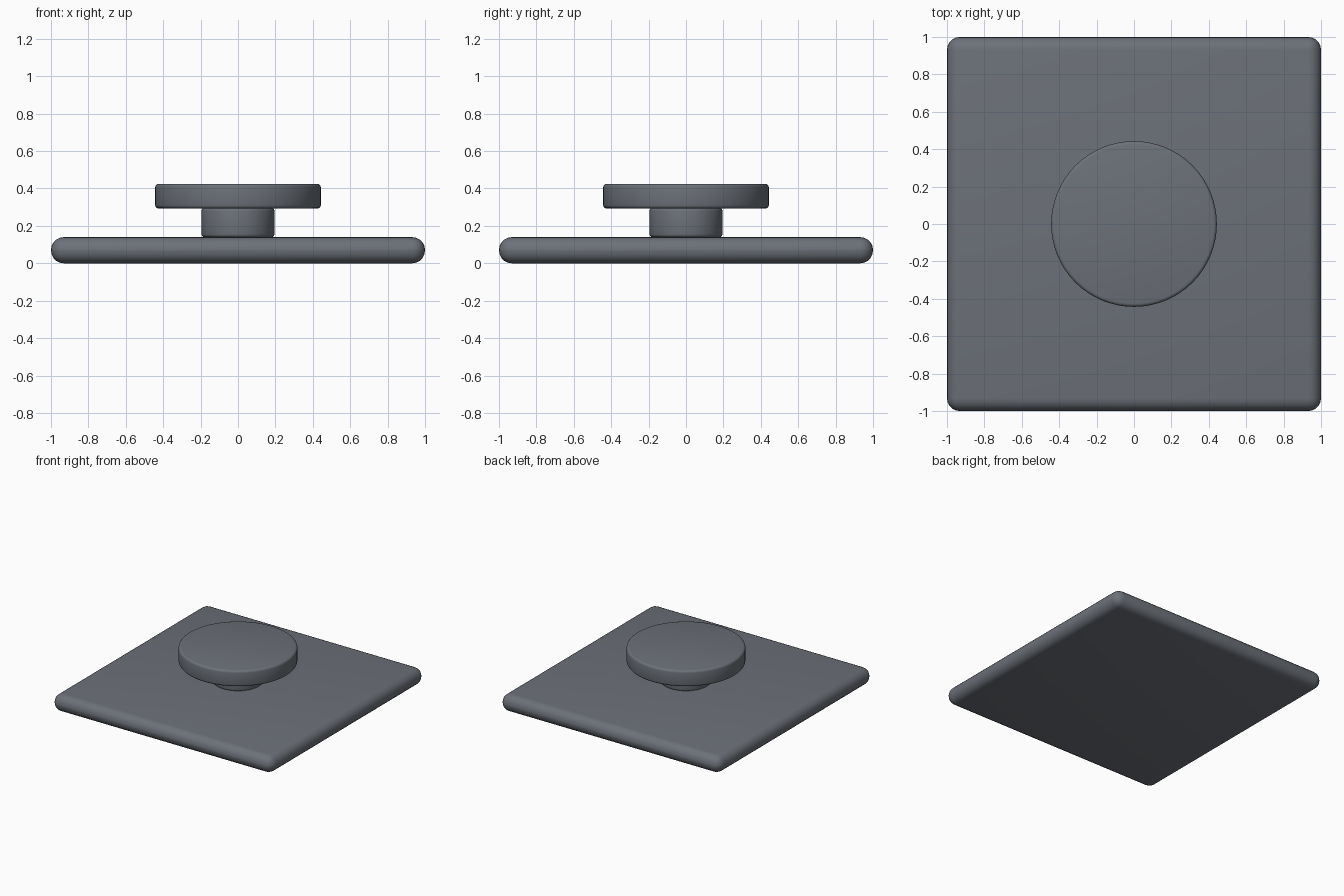
import bpy
import math

if "Cube" in bpy.data.objects:
    bpy.data.objects.remove(bpy.data.objects["Cube"], do_unlink=True)

SLATE = (0.15, 0.165, 0.19, 1)
slate = bpy.data.materials.new("slate_grey")
slate.use_nodes = True
slate.diffuse_color = SLATE
slate.node_tree.nodes["Principled BSDF"].inputs["Base Color"].default_value = SLATE


def finish(name, bevel, segments):
    """Name, colour, round the edges and smooth the active object."""
    obj = bpy.context.object
    obj.name = name
    obj.data.materials.append(slate)
    mod = obj.modifiers.new("rounded_edges", "BEVEL")
    mod.width = bevel
    mod.segments = segments
    mod.limit_method = "ANGLE"
    mod.angle_limit = math.radians(40)
    bpy.ops.object.modifier_apply(modifier=mod.name)
    bpy.ops.object.shade_smooth_by_angle(angle=math.radians(35))


def disc(name, radius, bottom, top, bevel):
    bpy.ops.mesh.primitive_cylinder_add(
        vertices=64, radius=radius, depth=top - bottom,
        location=(0, 0, (bottom + top) / 2))
    finish(name, bevel, 3)


# Square base plate with fully rounded rim
bpy.ops.mesh.primitive_cube_add(size=1, location=(0, 0, 0.07))
bpy.context.object.scale = (2, 2, 0.14)
bpy.ops.object.transform_apply(location=False, rotation=False, scale=True)
finish("base_plate", 0.069, 5)

# Short stem and the round cap on top of it
disc("stem", 0.195, 0.14, 0.295, 0.015)
disc("cap", 0.443, 0.293, 0.425, 0.018)
